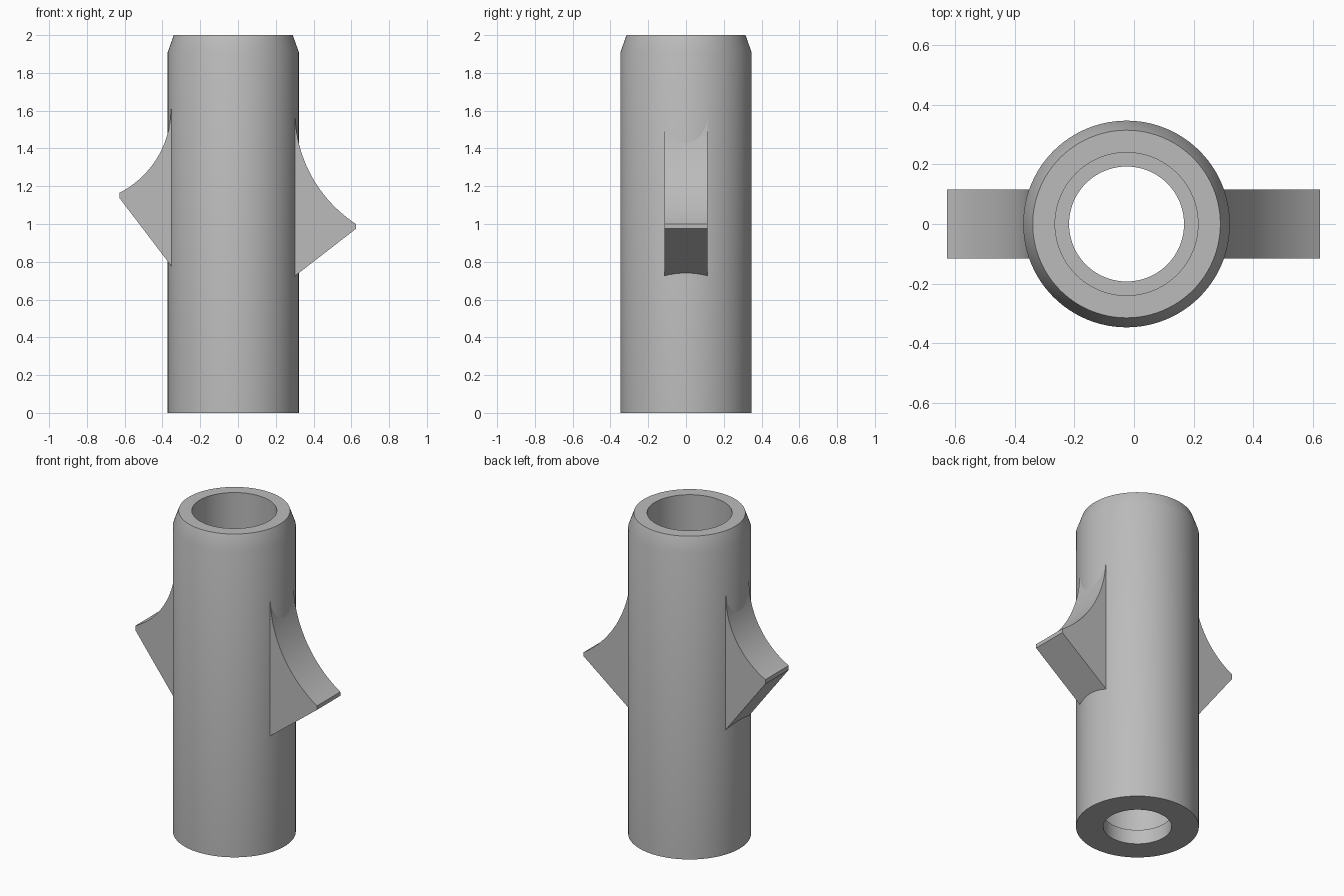
import bpy, bmesh, math
from mathutils import Vector

cube = bpy.data.objects.get("Cube")
if cube:
    bpy.data.objects.remove(cube, do_unlink=True)

AXIS_X = -0.025     # tube axis
HALF_WIDTH = 0.115  # half thickness of the fins

grey = bpy.data.materials.new("plain grey")
grey.use_nodes = True
colour = (0.5, 0.5, 0.5, 1)
grey.diffuse_color = colour
grey.node_tree.nodes["Principled BSDF"].inputs["Base Color"].default_value = colour


def finish(name, bm, angle):
    bmesh.ops.recalc_face_normals(bm, faces=bm.faces)
    mesh = bpy.data.meshes.new(name)
    bm.to_mesh(mesh)
    bm.free()
    mesh.materials.append(grey)
    obj = bpy.data.objects.new(name, mesh)
    bpy.context.collection.objects.link(obj)
    bpy.ops.object.select_all(action="DESELECT")
    obj.select_set(True)
    bpy.context.view_layer.objects.active = obj
    bpy.ops.object.shade_smooth_by_angle(angle=math.radians(angle))
    return obj


def lathe(name, profile, steps=96):
    """Spin a closed (radius, height) outline around the tube axis."""
    bm = bmesh.new()
    verts = [bm.verts.new((AXIS_X + r, 0, z)) for r, z in profile]
    edges = [bm.edges.new((a, b)) for a, b in zip(verts, verts[1:] + verts[:1])]
    bmesh.ops.spin(bm, geom=verts + edges, cent=(AXIS_X, 0, 0), axis=(0, 0, 1),
                   angle=math.tau, steps=steps, use_duplicate=False)
    bmesh.ops.remove_doubles(bm, verts=bm.verts, dist=0.0001)
    return finish(name, bm, 30)


def fin(name, side, inner, root, tip, tip_z, edge, root_z, radius, arc_top):
    """Bracket with a hollow curved top; distances are measured outward in x."""
    slope = (tip_z - edge - root_z) / (tip - root)
    outline = [(inner, root_z - slope * (root - inner)), (tip, tip_z - edge)]
    # Concave arc from the tip up to where it runs vertically into the tube
    end = math.acos((root + radius - tip) / radius)
    for i in range(25):
        a = end * (1 - i / 24)
        outline.append((root + radius * (1 - math.cos(a)),
                        arc_top - radius * math.sin(a)))
    outline.append((inner, arc_top))
    bm = bmesh.new()
    face = bm.faces.new([bm.verts.new((side * x, -HALF_WIDTH, z)) for x, z in outline])
    extruded = bmesh.ops.extrude_face_region(bm, geom=[face])["geom"]
    bmesh.ops.translate(bm, vec=Vector((0, 2 * HALF_WIDTH, 0)),
                        verts=[v for v in extruded if isinstance(v, bmesh.types.BMVert)])
    return finish(name, bm, 20)


# Hollow tube with a tapered upper rim and a narrow lip at the bottom of the bore
lathe("tube", [(0.193, 0), (0.347, 0), (0.347, 1.91), (0.315, 2),
               (0.24, 2), (0.24, 0.09), (0.193, 0.09)])

# Two unequal fins on opposite sides
fin("left_fin", 1, 0.25, 0.302, 0.625, 1.0, 0.025, 0.725, 0.71, 1.595)
fin("right_fin", -1, 0.30, 0.355, 0.628, 1.163, 0.025, 0.78, 0.5, 1.61)
